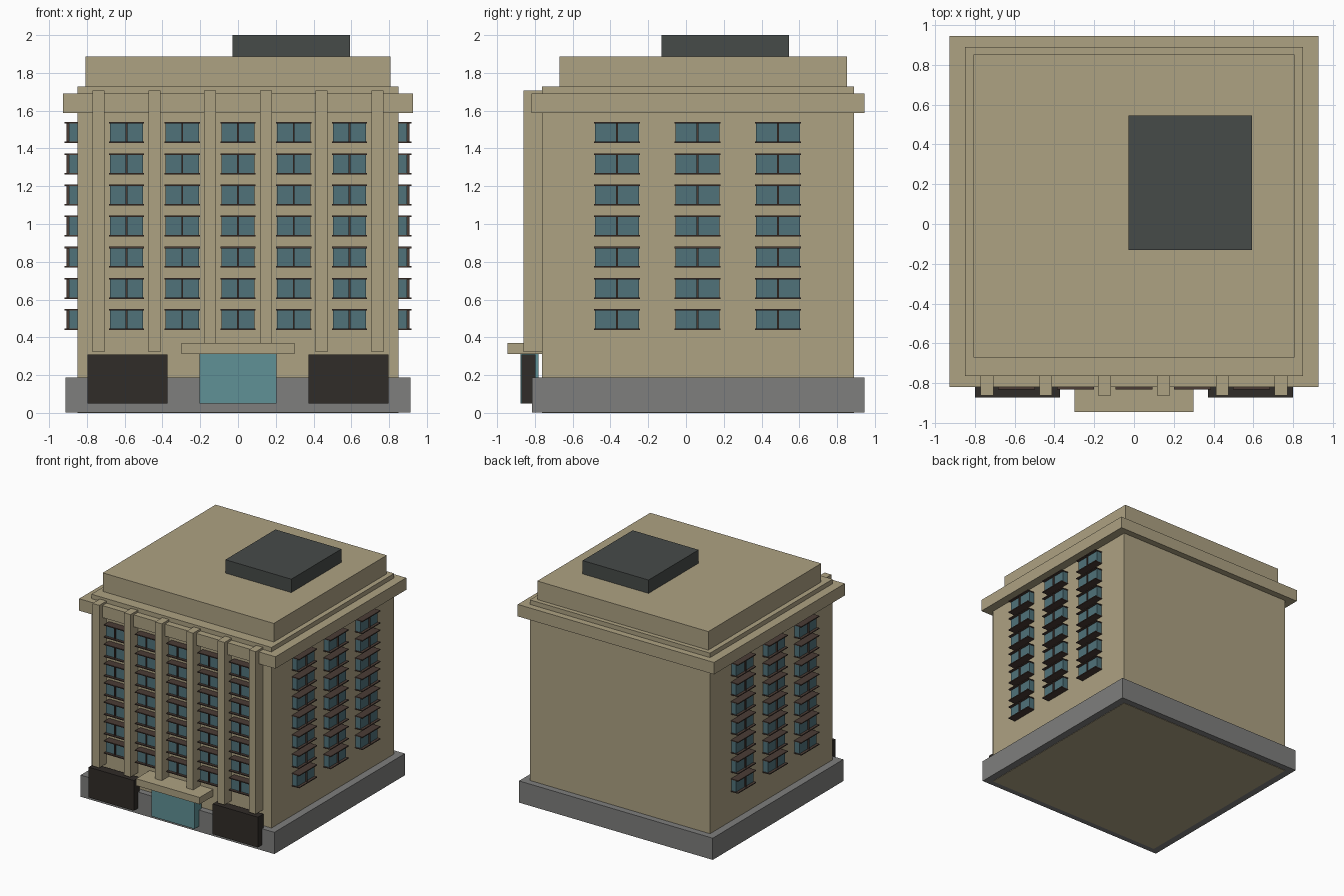
import bpy, bmesh
from mathutils import Matrix, Vector

if "Cube" in bpy.data.objects:
    bpy.data.objects.remove(bpy.data.objects["Cube"])


def mat(name, r, g, b):
    m = bpy.data.materials.new(name)
    m.diffuse_color = (r, g, b, 1)
    m.use_nodes = True
    m.node_tree.nodes["Principled BSDF"].inputs["Base Color"].default_value = m.diffuse_color
    return m


STONE = mat("stone", .42, .36, .225)
GREY = mat("plinth_grey", .21, .21, .205)
GLASS = mat("window_glass", .08, .17, .195)
DOOR = mat("door_glass", .115, .285, .305)
DARK = mat("shop_dark", .03, .025, .021)
FRAME = mat("frame_brown", .07, .045, .036)
ROOF = mat("roof_dark", .062, .07, .066)


def boxes(name, material, items):
    """One object holding several axis-aligned boxes (x0, x1, y0, y1, z0, z1)."""
    bm = bmesh.new()
    for x0, x1, y0, y1, z0, z1 in items:
        centre = Vector((x0 + x1, y0 + y1, z0 + z1)) / 2
        size = Matrix.Diagonal((x1 - x0, y1 - y0, z1 - z0, 1))
        bmesh.ops.create_cube(bm, size=1, matrix=Matrix.Translation(centre) @ size)
    me = bpy.data.meshes.new(name)
    bm.to_mesh(me)
    bm.free()
    me.materials.append(material)
    ob = bpy.data.objects.new(name, me)
    bpy.context.collection.objects.link(ob)
    return ob


# Main masses
boxes("main_block", STONE, [(-.85, .85, -.763, .89, 0, 1.728)])
boxes("plinth", GREY, [(-.914, .914, -.815, .945, .003, .188)])
boxes("cornice", STONE, [(-.926, .926, -.818, .945, 1.588, 1.69)])
boxes("upper_roof", STONE, [(-.807, .807, -.67, .852, 1.728, 1.886)])
boxes("roof_plant_room", ROOF, [(-.028, .594, -.13, .545, 1.886, 2.0)])

# Front pilasters
boxes("pilasters", STONE, [(x - .032, x + .032, -.861, -.75, .322, 1.708)
                           for x in (-.738, -.443, -.148, .148, .443, .738)])

# Ground floor entrance and shopfronts
boxes("entrance_glass", DOOR, [(-.203, .203, -.876, -.78, .05, .312)])
boxes("entrance_canopy", STONE, [(-.3, .3, -.945, -.75, .312, .371)])
boxes("shopfronts", DARK, [(a, a + .426, -.872, -.797, .05, .308) for a in (-.798, .372)])

# Bay windows: built as (along, outward) boxes, then placed on each wall
ROWS = [.442 + i * .1648 for i in range(7)]


def bay_windows(name, centres, width, place):
    glass, slabs, bars = [], [], []
    h = .104
    for c in centres:
        for z in ROWS:
            w = width / 2
            glass.append(place(c - w + .005, c + w - .005, -.02, .046, z + .003, z + h - .003))
            for zs in (z - .003, z + h - .004):
                slabs.append(place(c - w, c + w, -.02, .068, zs, zs + .008))
            bars.append(place(c - .005, c + .005, -.02, .058, z + .003, z + h - .003))
    boxes(name + "_window_glass", GLASS, glass)
    boxes(name + "_window_ledges", FRAME, slabs)
    boxes(name + "_window_mullions", FRAME, bars)


bay_windows("front", (-.59, -.295, 0, .295, .59), .186,
            lambda a, b, d0, d1, z0, z1: (a, b, -.763 - d1, -.763 - d0, z0, z1))
SIDE = (-.365, .06, .487)
bay_windows("right", SIDE, .243,
            lambda a, b, d0, d1, z0, z1: (.85 + d0, .85 + d1, a, b, z0, z1))
bay_windows("left", SIDE, .243,
            lambda a, b, d0, d1, z0, z1: (-.85 - d1, -.85 - d0, a, b, z0, z1))
